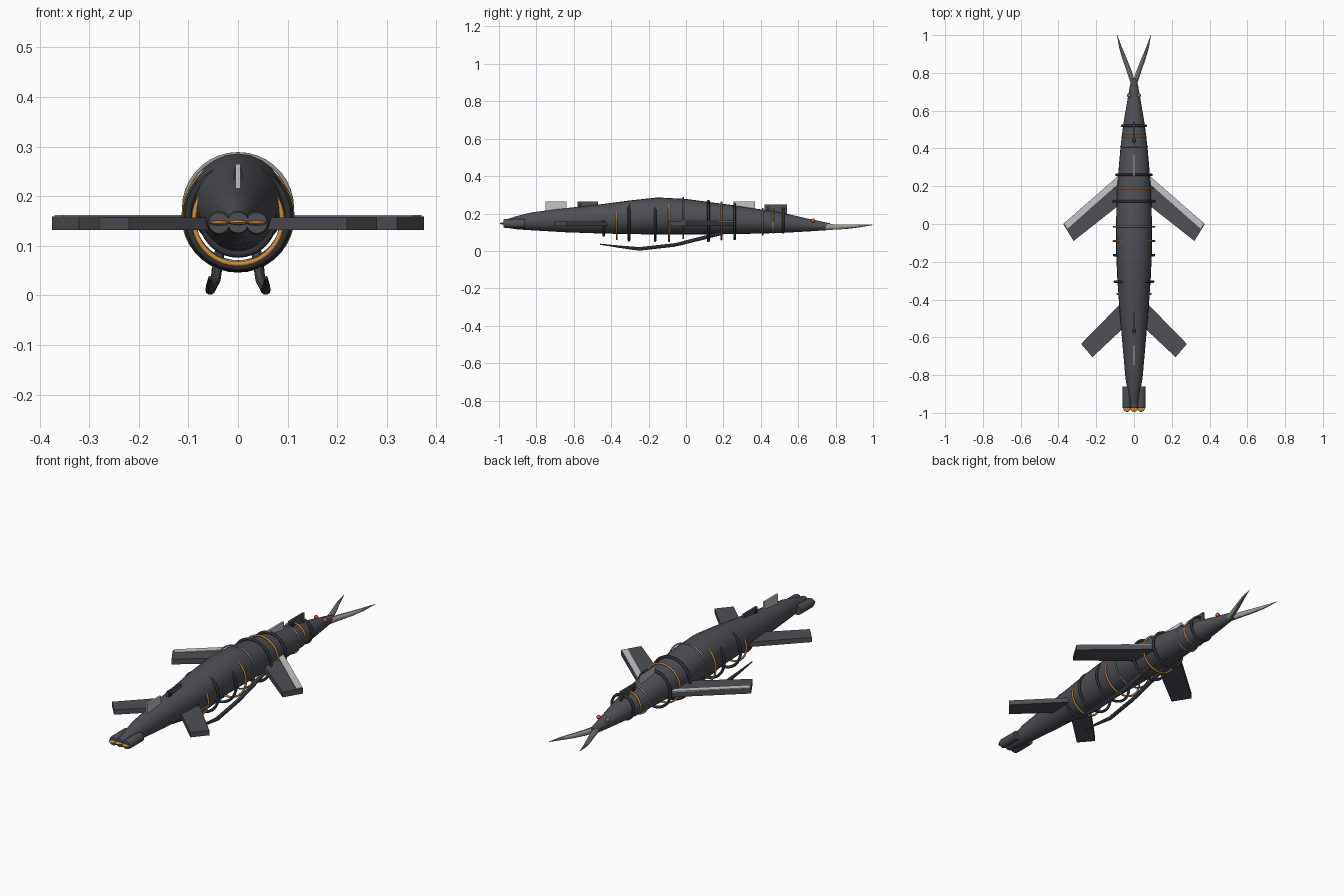
import bpy, bmesh, math
from mathutils import Vector

cube = bpy.data.objects.get("Cube")
if cube:
    bpy.data.objects.remove(cube)


def material(name, r, g, b):
    m = bpy.data.materials.new(name)
    m.use_nodes = True
    m.diffuse_color = (r, g, b, 1)
    m.node_tree.nodes["Principled BSDF"].inputs["Base Color"].default_value = (r, g, b, 1)
    return m


SLATE = material("slate hull", .075, .08, .095)
DARK = material("dark metal", .03, .032, .036)
ORANGE = material("glowing orange", .65, .26, .05)
SILVER = material("pale silver", .55, .56, .58)
BONE = material("bone", .34, .31, .27)
RED = material("eye red", .6, .09, .03)


def finish(name, bm, mat, smooth=True):
    bmesh.ops.recalc_face_normals(bm, faces=bm.faces)
    mesh = bpy.data.meshes.new(name)
    bm.to_mesh(mesh)
    bm.free()
    mesh.materials.append(mat)
    ob = bpy.data.objects.new(name, mesh)
    bpy.context.collection.objects.link(ob)
    if smooth:
        bpy.ops.object.select_all(action='DESELECT')
        ob.select_set(True)
        bpy.context.view_layer.objects.active = ob
        bpy.ops.object.shade_smooth_by_angle(angle=math.radians(35))
    return ob


def loft(name, stations, mat, sides=24):
    """Skin ellipses facing along y; station = (x, y, z, half width, half height)."""
    bm = bmesh.new()
    loops = []
    for x, y, z, w, h in stations:
        angles = [math.tau * i / sides for i in range(sides)]
        loops.append([bm.verts.new((x + w * math.cos(a), y, z + h * math.sin(a))) for a in angles])
    for a, b in zip(loops, loops[1:]):
        for i in range(sides):
            j = (i + 1) % sides
            bm.faces.new((a[i], a[j], b[j], b[i]))
    bm.faces.new(loops[0])
    bm.faces.new(loops[-1])
    return finish(name, bm, mat)


def prism(name, outline, z0, z1, mat):
    """Flat plate from an xy outline."""
    bm = bmesh.new()
    low = [bm.verts.new((x, y, z0)) for x, y in outline]
    top = [bm.verts.new((x, y, z1)) for x, y in outline]
    bm.faces.new(low)
    bm.faces.new(top)
    for i in range(len(low)):
        j = (i + 1) % len(low)
        bm.faces.new((low[i], low[j], top[j], top[i]))
    return finish(name, bm, mat, False)


def box(name, x, y0, y1, z0, z1, mat):
    return prism(name, [(-x, y0), (x, y0), (x, y1), (-x, y1)], z0, z1, mat)


def ring(name, y, z, radius, thick, mat):
    bpy.ops.mesh.primitive_torus_add(location=(0, y, z), rotation=(math.pi / 2, 0, 0),
                                     major_radius=radius - thick, minor_radius=thick,
                                     major_segments=36, minor_segments=8)
    ob = bpy.context.object
    ob.name = name
    ob.data.materials.append(mat)
    bpy.ops.object.shade_smooth()


def ball(name, loc, scale, mat):
    bm = bmesh.new()
    bmesh.ops.create_uvsphere(bm, u_segments=16, v_segments=8, radius=1)
    bmesh.ops.scale(bm, vec=scale, verts=bm.verts)
    bmesh.ops.translate(bm, vec=loc, verts=bm.verts)
    finish(name, bm, mat)


# Hull: y, underside height, top height, half width
hull = [(-.97, .125, .165, .02), (-.9, .115, .188, .03), (-.82, .11, .207, .045),
        (-.65, .1, .228, .06), (-.45, .093, .25, .077), (-.3, .09, .27, .088),
        (-.15, .088, .286, .095), (0, .088, .278, .095), (.12, .088, .262, .092),
        (.25, .09, .245, .085), (.4, .093, .222, .072), (.52, .097, .203, .058),
        (.65, .104, .173, .036), (.77, .112, .148, .015)]
loft("hull", [(0, y, (a + b) / 2, w, (b - a) / 2) for y, a, b, w in hull], SLATE)

# Hoops around the hull: y, centre height, outer radius
for y, z, r in [(-.44, .155, .079), (-.305, .158, .108), (-.165, .16, .112),
                (.12, .16, .114), (.26, .157, .1), (.52, .162, .07)]:
    ring("dark_hoop", y, z, r, .007, DARK)
for y, z, r in [(-.37, .152, .094), (-.09, .161, .114), (.19, .16, .104), (.465, .159, .067)]:
    ring("orange_hoop", y, z, r, .005, ORANGE)
for y, z, r in [(-.015, .176, .113), (.41, .156, .074)]:
    ring("bone_hoop", y, z, r, .004, BONE)

for side, tag in ((1, "left"), (-1, "right")):
    def mirror(points):
        return [(side * x, y) for x, y in points]

    # Swept wings with a pale leading strip, and tail fins
    prism(tag + "_wing", mirror([(.06, .275), (.375, 0), (.32, -.09), (.06, .115)]), .132, .159, SLATE)
    prism(tag + "_wing_strip", mirror([(.07, .267), (.37, .003), (.352, -.025), (.07, .225)]),
          .157, .162, SILVER)
    prism(tag + "_tail_fin", mirror([(.05, -.4), (.28, -.635), (.22, -.705), (.05, -.545)]),
          .132, .157, SLATE)

    # Horned jaw
    loft(tag + "_jaw", [(side * x, y, z, w, h) for x, y, z, w, h in
                        [(.006, .745, .128, .012, .017), (.022, .8, .128, .014, .015),
                         (.048, .87, .13, .012, .012), (.07, .93, .134, .008, .008),
                         (.089, 1, .139, .001, .001)]], BONE, 10)
    ball(tag + "_eye", (side * .026, .68, .162), (.011, .011, .011), RED)

    # Trailing tentacle under the belly
    loft(tag + "_tentacle", [(side * x, y, z, r, r) for x, y, z, r in
                             [(.035, .2, .097, .01), (.04, .1, .072, .011), (.045, -.06, .032, .01),
                              (.056, -.25, .011, .01), (.057, -.35, .022, .007),
                              (.057, -.46, .036, .003)]], SLATE, 10)

# Dorsal plates and their posts
box("rear_pale_plate", .005, -.75, -.64, .2, .265, SILVER)
box("front_pale_plate", .005, .255, .37, .2, .265, SILVER)
box("rear_dark_plate", .005, -.58, -.47, .21, .265, SLATE)
box("front_dark_plate", .005, .42, .54, .18, .248, SLATE)
for y, z in ((-.565, .24), (.44, .222)):
    loft("plate_post", [(0, y - .009, z, .009, .025), (0, y + .009, z, .009, .025)], DARK, 12)

# Three thrusters with glowing slits
for x, z in ((-.038, .146), (0, .147), (.038, .146)):
    loft("thruster", [(x, -.975, z, .021, .021), (x, -.965, z, .024, .024),
                      (x, -.86, z, .024, .024)], SLATE, 16)
    ball("thruster_glow", (x, -.975, z), (.02, .02, .005), ORANGE)
